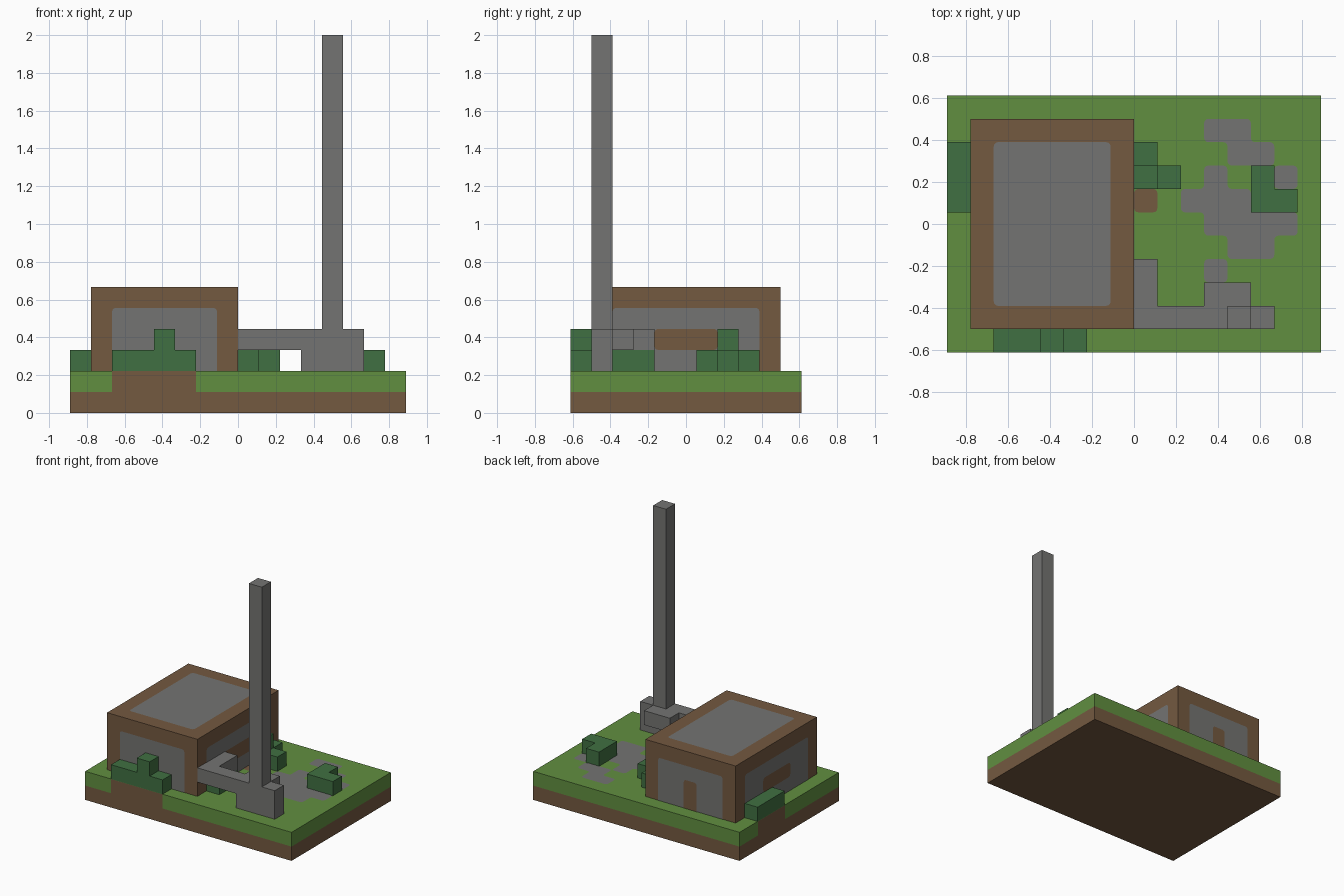
import bpy
import bmesh
from mathutils import Vector

cube = bpy.data.objects.get("Cube")
if cube:
    bpy.data.objects.remove(cube, do_unlink=True)

CELL = 1 / 9      # size of one building block
LIFT = 0.02       # plate height above its wall, in cells


def material(name, rgb):
    m = bpy.data.materials.new(name)
    m.use_nodes = True
    m.diffuse_color = (*rgb, 1)
    m.node_tree.nodes["Principled BSDF"].inputs["Base Color"].default_value = (*rgb, 1)
    return m


GRASS = material("grass green", (0.12, 0.275, 0.051))
DIRT = material("earth brown", (0.174, 0.1, 0.051))
STONE = material("stone grey", (0.174, 0.174, 0.168))
LEAF = material("leaf green", (0.051, 0.162, 0.054))


def place(x, y, z):
    """Block coordinates to model coordinates."""
    return Vector((x, y - 5.5, z)) * CELL


def finish(name, bm, mat):
    mesh = bpy.data.meshes.new(name)
    bm.to_mesh(mesh)
    bm.free()
    mesh.materials.append(mat)
    bpy.context.collection.objects.link(bpy.data.objects.new(name, mesh))


def blocks(name, mat, *boxes):
    """Join boxes given as (x range, y range, z range)."""
    bm = bmesh.new()
    for box in boxes:
        new = bmesh.ops.create_cube(bm, size=1)["verts"]
        for v in new:
            v.co = place(*[r[0] if c < 0 else r[1] for c, r in zip(v.co, box)])
    finish(name, bm, mat)


def plate(name, mat, axis, level, side, cells, rounding=0.18, layer=1):
    """Thin sheet on a wall, outlined by merged cells with rounded corners."""
    bm = bmesh.new()
    for u, v in cells:
        ring = [(u, v), (u + 1, v), (u + 1, v + 1), (u, v + 1)]
        bm.faces.new([bm.verts.new((a, b, 0)) for a, b in ring])
    bmesh.ops.remove_doubles(bm, verts=bm.verts[:], dist=0.001)
    bmesh.ops.dissolve_limit(bm, angle_limit=0.01, verts=bm.verts[:], edges=bm.edges[:])
    if rounding:
        bmesh.ops.bevel(bm, geom=bm.verts[:], offset=rounding, segments=3,
                        profile=0.5, affect='VERTICES')
    for v in bm.verts:
        co = [v.co.x, v.co.y]
        co.insert(axis, level + side * LIFT * layer)
        v.co = place(*co)
    bm.normal_update()
    for f in bm.faces:
        if f.normal[axis] * side < 0:
            f.normal_flip()
    finish(name, bm, mat)


def rect(u0, u1, v0, v1):
    return [(u, v) for u in range(u0, u1) for v in range(v0, v1)]


X, Y, Z = range(3)

# Ground
blocks("soil_layer", DIRT, ((-8, 8), (0, 11), (0, 1)))
blocks("grass_layer", GRASS, ((-8, 8), (0, 11), (1, 2)))
plate("front_soil_patch", DIRT, Y, 0, -1, rect(-6, -2, 1, 2), 0)
plate("side_soil_patch", DIRT, X, -8, -1, rect(6, 9, 1, 2), 0)
plate("doorstep_soil", DIRT, Z, 2, 1, rect(0, 1, 6, 7))

# Stone paving
paving = {
    "back": rect(3, 5, 9, 10) + rect(4, 6, 8, 9),
    "middle": rect(3, 4, 7, 8) + rect(2, 5, 6, 7) + rect(3, 7, 5, 6) + rect(4, 6, 4, 5),
    "corner": rect(6, 7, 7, 8),
    "front": rect(3, 4, 3, 4),
}
for part, cells in paving.items():
    plate(part + "_paving", STONE, Z, 2, 1, cells)

# House with stone panels; wall panels run down into the ground
blocks("house", DIRT, ((-7, 0), (1, 10), (2, 6)))
plate("roof_panel", STONE, Z, 6, 1, rect(-6, -1, 2, 9))
for part, level, side in (("front", 1, -1), ("back", 10, 1)):
    plate(part + "_wall_panel", STONE, Y, level, side, rect(-6, -1, 1, 5))
for part, level, side in (("left", 0, 1), ("right", -7, -1)):
    plate(part + "_wall_panel", STONE, X, level, side, rect(2, 9, 1, 5))
    plate(part + "_window", DIRT, X, level, side, rect(4, 7, 3, 4), layer=2)
plate("back_door", DIRT, Y, 10, 1, rect(-4, -3, 1, 4), layer=2)

# Chimney, its footing and the duct to the house
blocks("chimney", STONE, ((4, 5), (1, 2), (4, 18)))
blocks("chimney_footing", STONE, ((3, 6), (1, 2), (2, 4)), ((3, 5), (2, 3), (3, 4)))
blocks("duct", STONE, ((0, 3), (1, 2), (3, 4)), ((0, 1), (2, 4), (3, 4)))

# Bushes
blocks("front_bush", LEAF, ((-6, -2), (0, 1), (2, 3)), ((-4, -3), (0, 1), (3, 4)))
blocks("right_bush", LEAF, ((-8, -7), (6, 9), (2, 3)))
blocks("wall_bush", LEAF, ((0, 1), (7, 9), (2, 3)), ((1, 2), (7, 8), (2, 3)),
       ((0, 1), (7, 8), (3, 4)))
blocks("duct_bush", LEAF, ((0, 1), (2, 4), (2, 3)))
blocks("left_bush", LEAF, ((5, 6), (6, 8), (2, 3)), ((6, 7), (6, 7), (2, 3)))
